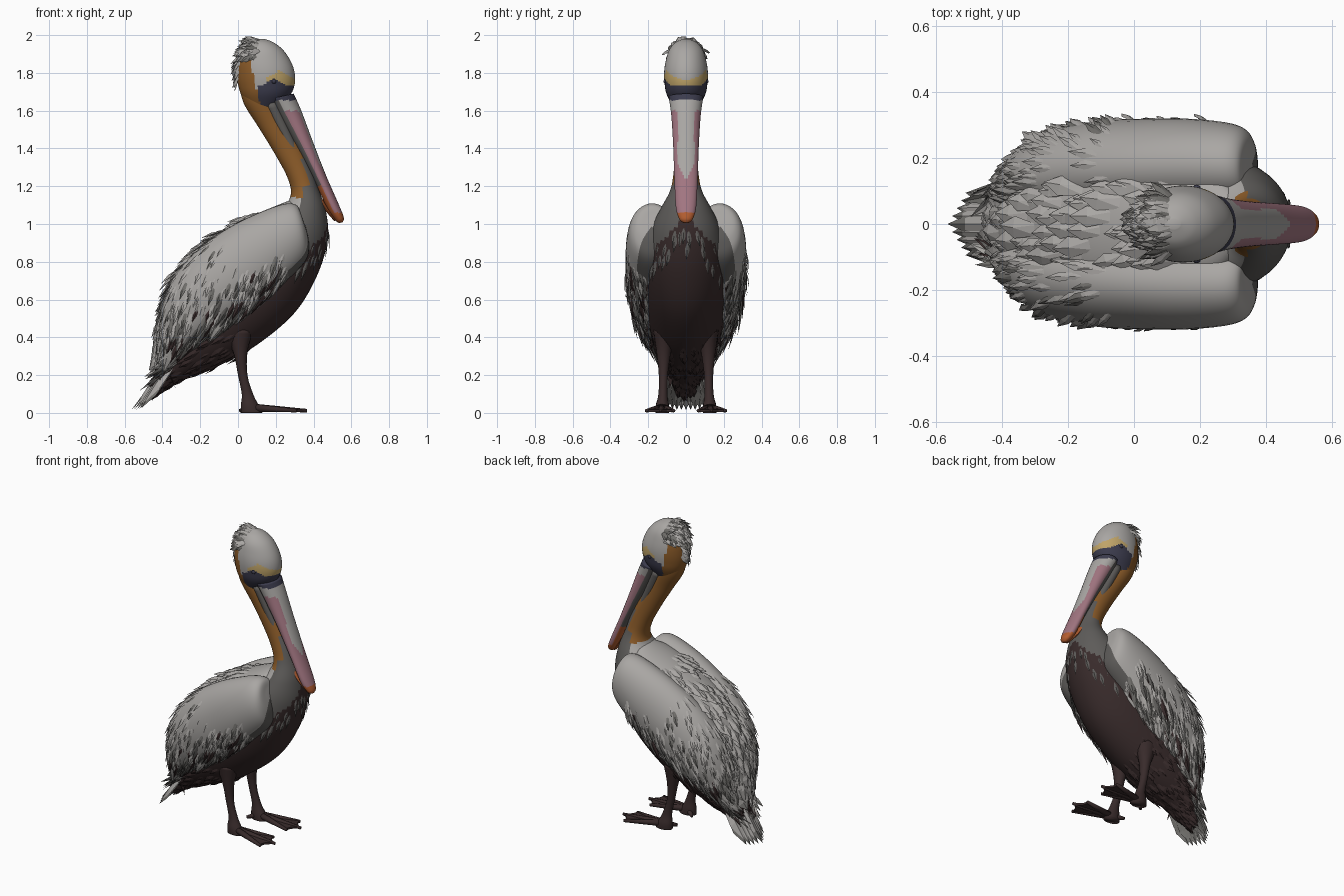
import bpy, bmesh, math, random
from mathutils import Vector

if "Cube" in bpy.data.objects:
    bpy.data.objects.remove(bpy.data.objects["Cube"])

random.seed(4)
COLOURS = [("light grey", (0.40, 0.385, 0.37)), ("mid grey", (0.16, 0.155, 0.145)),
           ("charcoal grey", (0.11, 0.105, 0.10)), ("dark brown", (0.04, 0.024, 0.024)),
           ("orange brown", (0.26, 0.105, 0.022)), ("slate navy", (0.045, 0.045, 0.075)),
           ("pale yellow", (0.52, 0.37, 0.14)), ("dusty pink", (0.36, 0.18, 0.22)),
           ("orange red", (0.45, 0.11, 0.03))]
MATS = []
for name, rgb in COLOURS:
    m = bpy.data.materials.new(name)
    m.diffuse_color = (*rgb, 1)
    m.use_nodes = True
    m.node_tree.nodes["Principled BSDF"].inputs["Base Color"].default_value = m.diffuse_color
    MATS.append(m)
LIGHT, MID, CHAR, BROWN, ORANGE, NAVY, YELLOW, PINK, RED = range(9)


def finish(name, bm, smooth):
    me = bpy.data.meshes.new(name)
    bm.to_mesh(me)
    bm.free()
    for m in MATS:
        me.materials.append(m)
    for p in me.polygons:
        p.use_smooth = smooth
    ob = bpy.data.objects.new(name, me)
    bpy.context.collection.objects.link(ob)
    return ob


def spline(rows, steps):
    """Catmull-Rom through rows of numbers."""
    out = []
    for i in range(len(rows) - 1):
        a, b, c, d = (rows[max(i - 1, 0)], rows[i], rows[i + 1], rows[min(i + 2, len(rows) - 1)])
        for k in range(steps):
            t = k / steps
            out.append([0.5 * (2 * q + (r - p) * t + (2 * p - 5 * q + 4 * r - s) * t * t
                               + (3 * q - p - 3 * r + s) * t ** 3) for p, q, r, s in zip(a, b, c, d)])
    return out + [list(rows[-1])]


def loft(name, rows, rule, side=0, seg=32, steps=5):
    """Oval rings; row = edge A (x, z), edge B (x, z), half width, centre y."""
    bm = bmesh.new()
    rings = []
    for r in spline([tuple(r) + (0,) * (6 - len(r)) for r in rows], steps):
        xa, za, xb, zb, w, yc = r
        ring = []
        for k in range(seg):
            t = 2 * math.pi * k / seg
            c = math.cos(t) / 2
            ring.append(bm.verts.new(((xa + xb) / 2 + (xa - xb) * c, yc * side + w * math.sin(t),
                                      (za + zb) / 2 + (za - zb) * c)))
        rings.append(ring)
    for a, b in zip(rings, rings[1:]):
        for k in range(seg):
            f = bm.faces.new((a[k], a[(k + 1) % seg], b[(k + 1) % seg], b[k]))
            f.material_index = rule(f.calc_center_median(), math.cos(2 * math.pi * (k + 0.5) / seg))
    for ring in (rings[0], rings[-1]):
        f = bm.faces.new(ring)
        f.material_index = rule(f.calc_center_median(), 0)
    bmesh.ops.recalc_face_normals(bm, faces=bm.faces)
    return finish(name, bm, True)


def feather(bm, p, d, n, length, width, mat):
    """Pointed blade with a raised shaft."""
    d = d.normalized()
    s = d.cross(n).normalized() * width / 2
    pts = [p - s * 0.5, p + s * 0.5, p + d * length * 0.6 + s, p + d * length,
           p + d * length * 0.6 - s, p + d * length * 0.55 + n * width * 0.2]
    for q in pts:
        q.z = min(max(q.z, 0.015), 2.0)
    v = [bm.verts.new(q) for q in pts]
    for i in range(5):
        bm.faces.new((v[i], v[(i + 1) % 5], v[5])).material_index = mat


def plumage(name, ob, keep, flow, size, mats, lift=0.15):
    """Scatter feathers over the kept faces of a surface."""
    bm = bmesh.new()
    for f in ob.data.polygons:
        c, n = f.center.copy(), f.normal.copy()
        if random.random() < keep(c, n):
            d = flow(c)
            d = (d - n * d.dot(n)).normalized() + n * lift * random.uniform(0.4, 1.3)
            d.y += random.uniform(-0.12, 0.12)
            k = random.uniform(0.7, 1.25)
            feather(bm, c - n * 0.004, d, n, size[0] * k, size[1] * k, random.choice(mats))
    return finish(name, bm, False)


# Body and neck in one skin
def body_rule(c, t):
    if c.z > 1.14 and t > (0.1 if c.z < 1.2 else -0.45 if c.z < 1.35 else -0.8):
        return ORANGE
    if c.z < 1.04 - abs(c.y) * 1.0:
        return BROWN
    return LIGHT if t > 0.3 else CHAR

body = loft("body_and_neck", [
    (-0.43, 0.17, -0.39, 0.12, 0.05), (-0.41, 0.32, -0.28, 0.18, 0.11),
    (-0.38, 0.50, -0.10, 0.25, 0.17), (-0.32, 0.66, 0.10, 0.36, 0.205),
    (-0.18, 0.81, 0.30, 0.53, 0.222), (0.0, 0.93, 0.42, 0.73, 0.22),
    (0.14, 1.03, 0.475, 0.92, 0.185), (0.24, 1.09, 0.465, 1.07, 0.135),
    (0.28, 1.16, 0.425, 1.19, 0.085), (0.26, 1.25, 0.39, 1.29, 0.066),
    (0.19, 1.38, 0.33, 1.42, 0.058), (0.11, 1.51, 0.25, 1.55, 0.06),
    (0.03, 1.64, 0.19, 1.66, 0.075), (0.005, 1.75, 0.18, 1.75, 0.08)], body_rule, steps=8, seg=48)


# Head: crown, brow, face skin and nape
def head_rule(c, t):
    if c.z < 1.89 and c.x < 0.07 + (1.84 - c.z) * 0.22 and (abs(c.y) > 0.04 or c.z < 1.78):
        return ORANGE
    brow = 1.73 + 0.04 * max(0, 1 - abs(c.x - 0.19) / 0.07)
    if c.x > 0.11 and 1.63 < c.z < brow:
        return NAVY
    if c.x > 0.15 and 1.7 < c.z < 1.765 + 0.05 * max(0, 1 - abs(c.x - 0.22) / 0.08):
        return YELLOW
    return LIGHT if c.z > 1.66 else CHAR

head = loft("head", [
    (0.06, 1.60, 0.20, 1.60, 0.055), (0.018, 1.68, 0.275, 1.68, 0.10),
    (0.0, 1.74, 0.30, 1.74, 0.113), (-0.005, 1.80, 0.30, 1.80, 0.116),
    (0.0, 1.86, 0.28, 1.86, 0.108), (0.025, 1.92, 0.24, 1.92, 0.09),
    (0.06, 1.96, 0.19, 1.96, 0.058), (0.10, 1.98, 0.14, 1.98, 0.015)], head_rule, steps=8, seg=60)

# Eyes
for s in (1, -1):
    bm = bmesh.new()
    bmesh.ops.create_uvsphere(bm, u_segments=12, v_segments=8, radius=0.013)
    for v in bm.verts:
        v.co += Vector((0.19, s * 0.106, 1.755))
    for f in bm.faces:
        f.material_index = NAVY
    finish("eye", bm, True)


# Bill and throat pouch
def bill_rule(c, t):
    if c.z > 1.655:
        return NAVY
    if c.z < 1.06 or (c.z < 1.2 and t < -0.3):
        return RED
    if t > 0 and abs(c.y) < 0.044 and c.z > 1.22 + abs(c.y) * 2.5:
        return LIGHT
    if t < -0.25:
        return CHAR
    return PINK if c.z < 1.60 else LIGHT

loft("upper_bill", [
    (0.295, 1.69, 0.16, 1.66, 0.092), (0.335, 1.60, 0.22, 1.55, 0.078),
    (0.395, 1.44, 0.31, 1.40, 0.068), (0.465, 1.26, 0.40, 1.235, 0.062),
    (0.535, 1.10, 0.475, 1.08, 0.054), (0.56, 1.035, 0.515, 1.02, 0.036),
    (0.555, 1.01, 0.535, 1.005, 0.015)], bill_rule, steps=9, seg=40)
loft("throat_pouch", [
    (0.22, 1.65, 0.13, 1.63, 0.075), (0.30, 1.46, 0.225, 1.44, 0.056),
    (0.38, 1.27, 0.34, 1.255, 0.048), (0.46, 1.11, 0.44, 1.10, 0.042),
    (0.52, 1.02, 0.51, 1.015, 0.02)], lambda c, t: CHAR if c.z > 1.14 else RED)

# Folded wings with their feathers
def wing_flow(c):
    k = min(max((abs(c.y) - 0.12) / 0.12, 0), 1)
    return Vector((-0.85 + 0.55 * k, 0, -0.6 - 0.4 * k))

for s, tag in ((1, "left"), (-1, "right")):
    wing = loft(tag + "_wing", [
        (0.335, 1.05, 0.36, 0.98, 0.03, 0.165), (0.31, 1.10, 0.375, 0.90, 0.09, 0.175),
        (0.24, 1.105, 0.36, 0.81, 0.122, 0.18), (0.10, 1.055, 0.26, 0.70, 0.138, 0.18),
        (-0.05, 0.98, 0.13, 0.58, 0.145, 0.174), (-0.20, 0.875, -0.01, 0.48, 0.148, 0.164),
        (-0.33, 0.73, -0.15, 0.39, 0.138, 0.145), (-0.405, 0.55, -0.27, 0.31, 0.108, 0.115),
        (-0.425, 0.36, -0.37, 0.23, 0.055, 0.08)],
        lambda c, t: CHAR if t < -0.85 else LIGHT, side=s, steps=6, seg=40)

    def cover(c, n):
        if c.x > 0.29 or (n.y * s < -0.25 and n.z < 0.3):
            return 0
        low = 0.97 + 0.15 * c.x - c.z          # the shoulder stays smooth
        return 0.0 if low < 0.1 and c.x > -0.05 else 0.5 if low > 0.2 else 0.3
    plumage(tag + "_wing_feathers", wing, cover, wing_flow, (0.115, 0.026),
            [LIGHT, LIGHT, LIGHT, MID], 0.09)

    # Long dark flight feathers hanging below the wing
    plumage(tag + "_flight_feathers", wing,
            lambda c, n: 0.4 if n.z < -0.1 and n.y * s > -0.3 and c.x < 0.27 else 0,
            lambda c: Vector((-0.45, 0, -1)), (0.16, 0.03), [MID, CHAR, LIGHT, BROWN], 0.03)

# Mantle filling the back between the wings
mantle = loft("mantle", [
    (0.285, 1.13, 0.31, 1.0, 0.11), (0.21, 1.10, 0.27, 0.92, 0.18), (0.09, 1.05, 0.2, 0.84, 0.215),
    (-0.05, 0.98, 0.08, 0.77, 0.22), (-0.20, 0.875, -0.08, 0.67, 0.215),
    (-0.33, 0.73, -0.20, 0.55, 0.19), (-0.405, 0.54, -0.30, 0.44, 0.14),
    (-0.43, 0.34, -0.36, 0.28, 0.08)], lambda c, t: LIGHT)
plumage("mantle_feathers", mantle,
        lambda c, n: 0.42 if n.z - n.x > 0.6 and c.x < 0.15 else 0,
        lambda c: Vector((-0.8, c.y * 0.5, -0.6)), (0.12, 0.055), [LIGHT], 0.2)
# Belly feathers and streaked breast feathers
plumage("belly_feathers", body,
        lambda c, n: 0.25 if c.z < 0.5 and c.x < 0.1 and n.z < 0.3 else 0,
        lambda c: Vector((-0.8, 0, -0.5)), (0.10, 0.035), [BROWN], 0.1)
plumage("breast_feathers", body,
        lambda c, n: 0.25 if abs(1.0 - abs(c.y) - c.z) < 0.06 and n.x > 0.2 else 0,
        lambda c: Vector((-0.4, 0, -1)), (0.11, 0.022), [CHAR], 0.02)
# Shaggy crest on the back of the crown
plumage("crest_feathers", head,
        lambda c, n: 0.28 if c.x < 0.12 and n.x < 0.1 and (c.z > 1.89 or c.z > 1.78 and abs(c.y) < 0.045) else 0,
        lambda c: Vector((-0.7, 0, -0.5 if c.z < 1.93 else 0.0)), (0.07, 0.03), [LIGHT, LIGHT, MID], 0.35)

# Tail fan in two layers, longest in the middle
bm = bmesh.new()
for layer in range(2):
    for i in range(-4, 5):
        u = i / 4
        p = Vector((-0.33 - 0.03 * layer, u * 0.085, 0.31 - 0.05 * layer - 0.04 * abs(u)))
        d = Vector((-0.62, u * 0.04, -0.80))
        feather(bm, p, d, Vector((-0.8, u * 0.6, 0.6)).normalized(),
                0.365 - 0.09 * abs(u) - 0.03 * layer, 0.075, LIGHT if layer == 0 else MID)
finish("tail_feathers", bm, False)

# Legs and webbed feet
for s, tag in ((1, "left"), (-1, "right")):
    loft(tag + "_leg", [
        (-0.08, 0.44, 0.08, 0.44, 0.06, 0.115), (-0.025, 0.32, 0.05, 0.32, 0.038, 0.118),
        (0.0, 0.20, 0.05, 0.20, 0.024, 0.12), (0.02, 0.10, 0.08, 0.10, 0.024, 0.122),
        (0.015, 0.04, 0.11, 0.04, 0.035, 0.125), (0.015, 0.0, 0.13, 0.0, 0.036, 0.125)],
        lambda c, t: BROWN, side=s, seg=16, steps=4)
    for tx, ty in ((0.31, 0.065), (0.365, 0.135), (0.31, 0.21), (0.01, 0.075)):
        bm = bmesh.new()
        a, b = Vector((0.07, s * 0.125, 0.028)), Vector((tx, s * ty, 0.012))
        bmesh.ops.create_cone(bm, cap_ends=True, segments=10, radius1=0.022, radius2=0.009,
                              depth=(b - a).length)
        rot = (b - a).to_track_quat('Z', 'Y')
        for v in bm.verts:
            v.co = rot @ v.co + (a + b) / 2
            v.co.z = max(v.co.z, 0)
        for f in bm.faces:
            f.material_index = BROWN
        finish(tag + "_toe", bm, True)
    bm = bmesh.new()
    web = [(0.05, 0.125, 0.025), (0.305, 0.067, 0.012), (0.315, 0.10, 0.012), (0.355, 0.135, 0.012),
           (0.315, 0.172, 0.012), (0.305, 0.208, 0.012)]
    v = [bm.verts.new((x, s * y, z)) for x, y, z in web]
    for i in range(1, 5):
        bm.faces.new((v[0], v[i], v[i + 1])).material_index = BROWN
    foot = finish(tag + "_foot_web", bm, False)
    mod = foot.modifiers.new("thickness", 'SOLIDIFY')
    mod.thickness, mod.offset = 0.012, 0
